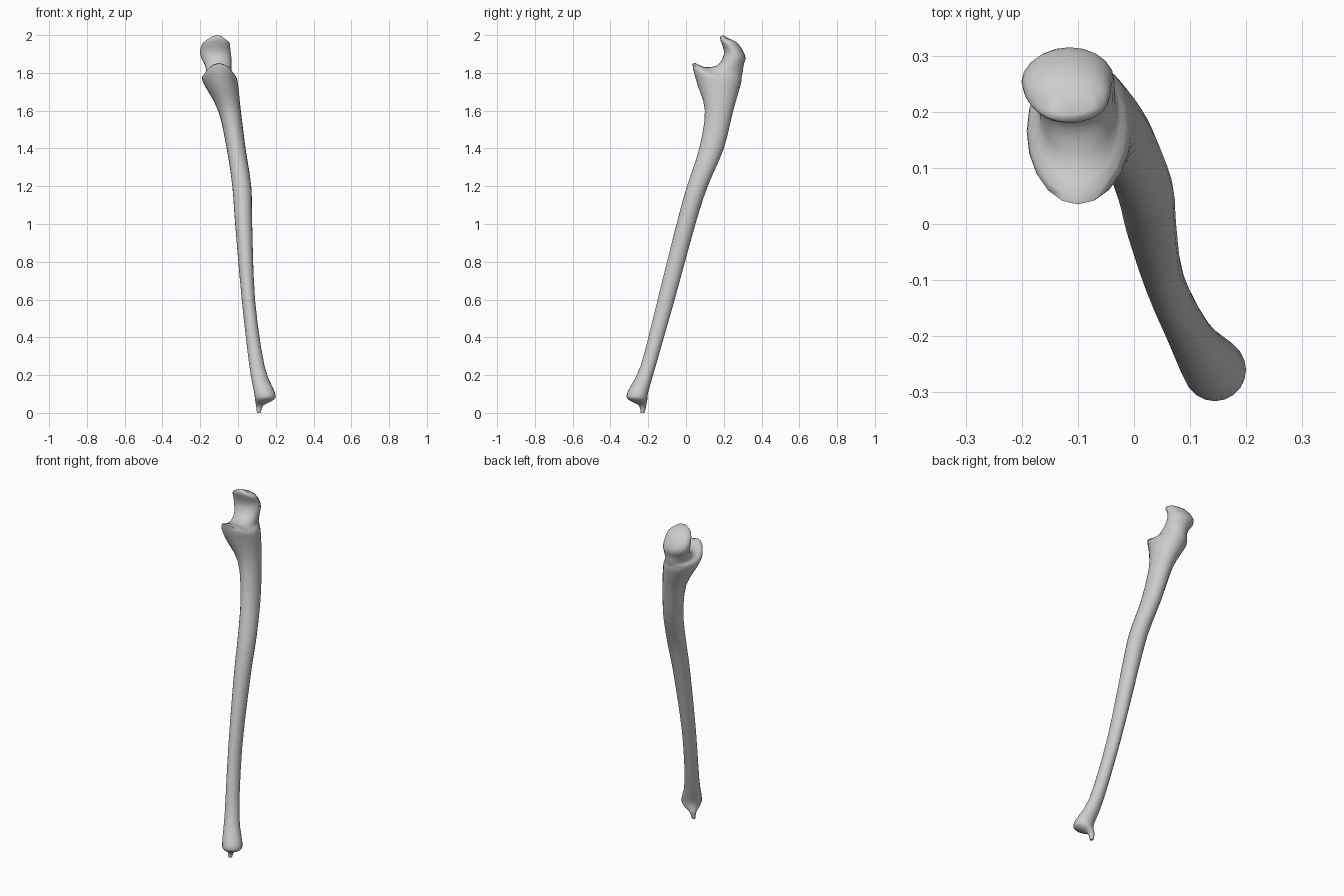
import bpy, bmesh
from math import sin, cos, pi
from mathutils import Vector

default_cube = bpy.data.objects.get("Cube")
if default_cube:
    bpy.data.objects.remove(default_cube)

SIDES = 20
STEPS = 3

bone_material = bpy.data.materials.new("bone_grey")
bone_material.use_nodes = True
bone_grey = (0.6, 0.6, 0.6, 1)
bone_material.diffuse_color = bone_grey
shader = bone_material.node_tree.nodes["Principled BSDF"]
shader.inputs["Base Color"].default_value = bone_grey


def station(height, x, y, half_width, half_depth, front_lift=0):
    """An oval slice of the bone; front_lift raises its front edge."""
    return Vector((height, x, y, half_width, half_depth, front_lift))


def smooth_between(stations):
    """Fill in slices along a flowing curve through the given ones."""
    padded = [stations[0]] + stations + [stations[-1]]
    for before, start, end, after in zip(padded, padded[1:], padded[2:], padded[3:]):
        leaving = (end - before) / 2
        arriving = (after - start) / 2
        for step in range(STEPS):
            t = step / STEPS
            ease = t * t * (3 - 2 * t)
            yield (start.lerp(end, ease)
                   + leaving * t * (1 - t) ** 2
                   - arriving * t * t * (1 - t))
    yield stations[-1]


def add_ring(bm, slice_values):
    height, x, y, half_width, half_depth, front_lift = slice_values
    ring = []
    for index in range(SIDES):
        angle = 2 * pi * index / SIDES
        frontness = max(0, -sin(angle))
        ring.append(bm.verts.new((
            x + half_width * cos(angle),
            y + half_depth * sin(angle),
            height + front_lift * frontness ** 2)))
    return ring


def build_bone(name, stations):
    bm = bmesh.new()
    rings = [add_ring(bm, values) for values in smooth_between(stations)]
    for lower, upper in zip(rings, rings[1:]):
        for index in range(SIDES):
            following = (index + 1) % SIDES
            bm.faces.new((lower[index], lower[following],
                          upper[following], upper[index]))
    bm.faces.new(rings[0])
    bm.faces.new(rings[-1])
    bmesh.ops.recalc_face_normals(bm, faces=bm.faces)
    mesh = bpy.data.meshes.new(name)
    bm.to_mesh(mesh)
    bm.free()
    mesh.materials.append(bone_material)
    bone = bpy.data.objects.new(name, mesh)
    bpy.context.collection.objects.link(bone)
    bpy.ops.object.select_all(action='DESELECT')
    bone.select_set(True)
    bpy.context.view_layer.objects.active = bone
    bpy.ops.object.shade_smooth_by_angle(angle=pi / 3)


# Small pointed process and rounded head at the wrist
wrist_end = [
    station(0, .11, -.23, .01, .01),
    station(.04, .115, -.23, .02, .02),
    station(.07, .14, -.255, .05, .05),
    station(.11, .14, -.255, .055, .055),
]
# Long, gently bowed shaft
shaft = [
    station(.25, .1, -.2, .04, .04),
    station(.6, .055, -.105, .035, .045),
    station(1, .03, 0, .045, .05),
    station(1.2, .02, .06, .05, .055),
    station(1.4, -.01, .135, .05, .065),
    station(1.6, -.045, .175, .06, .075),
]
# Forward ledge and hollow of the elbow joint
elbow_socket = [
    station(1.74, -.09, .175, .09, .115),
    station(1.78, -.1, .165, .09, .13, .07),
    station(1.8, -.1, .2, .07, .1, .03),
    station(1.84, -.105, .235, .07, .07),
]
# Hooked point of the elbow
elbow_point = [
    station(1.88, -.115, .255, .08, .06),
    station(1.92, -.12, .25, .08, .05),
    station(1.96, -.115, .225, .07, .045, .025),
    station(1.98, -.11, .215, .04, .02, .02),
]
build_bone("forearm_bone", wrist_end + shaft + elbow_socket + elbow_point)
